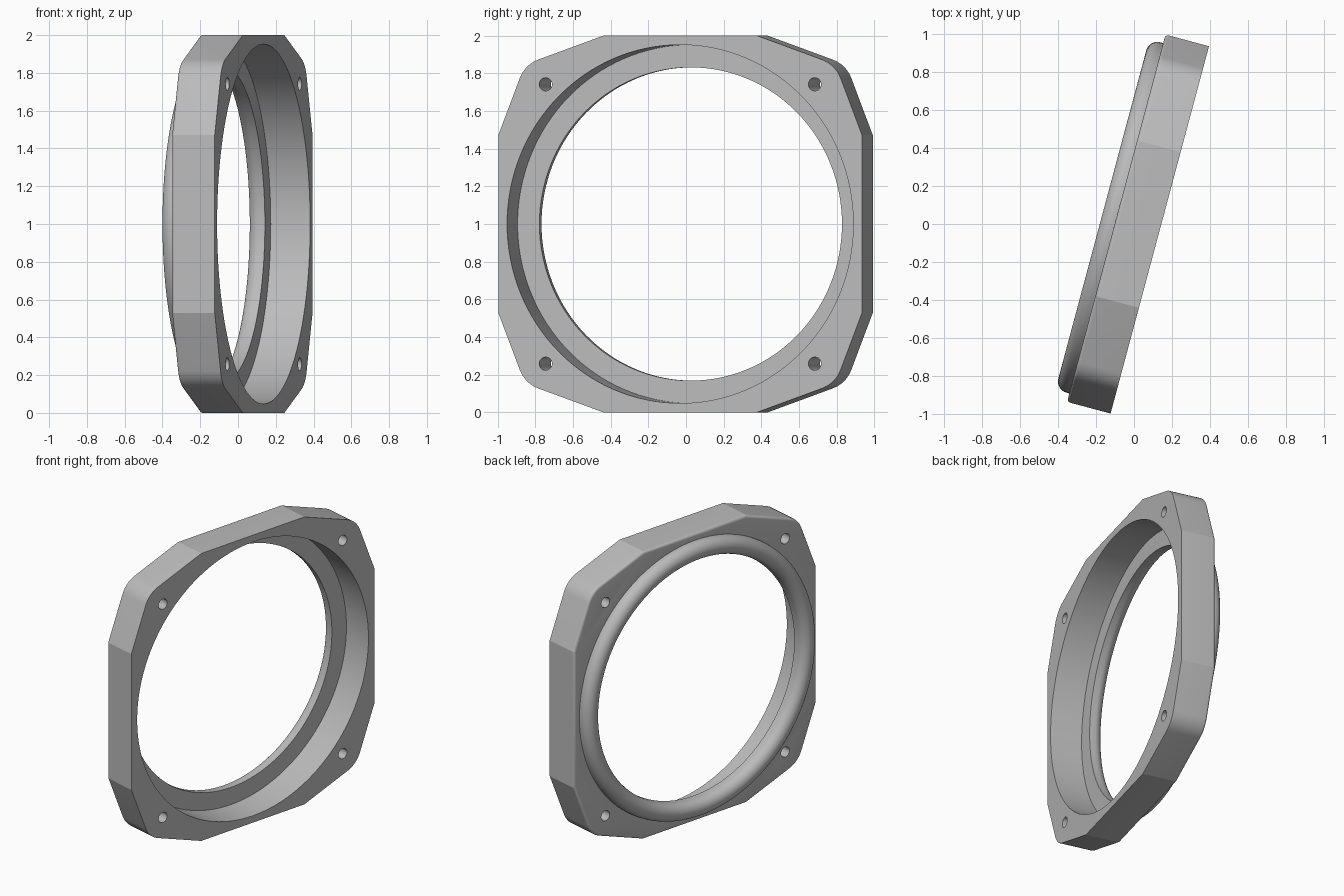
import bpy, bmesh, math
from mathutils import Matrix, Vector

cube = bpy.data.objects.get("Cube")
if cube:
    bpy.data.objects.remove(cube, do_unlink=True)

# Local frame: x is the ring axis, the flange lies in the yz plane
BACK, FRONT = -0.098, 0.139
SHOULDER = -0.077
BORE, HOLE = 0.952, 0.832
PLACE = Matrix.Translation((0.0014, 0.005, 1.0)) @ Matrix.Rotation(math.radians(-15), 4, 'Z')

grey = bpy.data.materials.new("light_grey")
grey.use_nodes = True
grey.diffuse_color = (0.5, 0.5, 0.5, 1)
grey.node_tree.nodes["Principled BSDF"].inputs["Base Color"].default_value = (0.5, 0.5, 0.5, 1)


def finish(bm, name):
    bmesh.ops.recalc_face_normals(bm, faces=bm.faces[:])
    bm.transform(PLACE)
    mesh = bpy.data.meshes.new(name)
    bm.to_mesh(mesh)
    bm.free()
    mesh.materials.append(grey)
    obj = bpy.data.objects.new(name, mesh)
    bpy.context.collection.objects.link(obj)
    return obj


def prism(outline, x0, x1):
    bm = bmesh.new()
    face = bm.faces.new([bm.verts.new((x0, y, z)) for y, z in outline])
    ext = bmesh.ops.extrude_face_region(bm, geom=[face], use_keep_orig=True)
    moved = [v for v in ext["geom"] if isinstance(v, bmesh.types.BMVert)]
    bmesh.ops.translate(bm, verts=moved, vec=(x1 - x0, 0, 0))
    return bm


def circle(radius, count, cy=0, cz=0):
    return [(cy + radius * math.cos(math.tau * i / count),
             cz + radius * math.sin(math.tau * i / count)) for i in range(count)]


def fillet(a, corner, b, radius, steps):
    """Arc tangent to the two lines that meet at a corner."""
    a, corner, b = Vector(a), Vector(corner), Vector(b)
    da, db = (a - corner).normalized(), (b - corner).normalized()
    half = da.angle(db) / 2
    centre = corner + (da + db).normalized() * radius / math.sin(half)
    reach = radius / math.tan(half)
    start, end = corner + da * reach - centre, corner + db * reach - centre
    sweep = math.pi - 2 * half
    return [tuple(centre + (start * math.sin(sweep * (1 - i / steps))
                            + end * math.sin(sweep * i / steps)) / math.sin(sweep))
            for i in range(steps + 1)]


# Flange outline: one quarter with a rounded corner, mirrored to the others
side, top = (1.0, 0.472), (0.424, 1.0)
quarter = [side] + fillet(side, (0.854, 0.847), top, 0.17, 8) + [top]
outline = quarter + [(-y, z) for y, z in reversed(quarter)]
outline += [(-y, -z) for y, z in outline]

# Flange plate with a softened back rim
bm = prism(outline, BACK, FRONT)
rim = [e for e in bm.edges if all(abs(v.co.x - BACK) < 1e-5 for v in e.verts)]
bmesh.ops.bevel(bm, geom=rim, offset=0.018, segments=8, profile=0.5,
                affect='EDGES', clamp_overlap=False)
flange = finish(bm, "flange_plate")

# Main bore and four bolt holes
cutters = [finish(prism(circle(BORE, 128), -0.5, 0.5), "bore_cutter")]
for sy in (-1, 1):
    for sz in (-1, 1):
        hole = circle(0.035, 32, sy * 0.74, sz * 0.742)
        cutters.append(finish(prism(hole, -0.5, 0.5), "bolt_hole_cutter"))

bpy.context.view_layer.objects.active = flange
for cutter in cutters:
    mod = flange.modifiers.new("cut", 'BOOLEAN')
    mod.operation = 'DIFFERENCE'
    mod.solver = 'EXACT'
    mod.object = cutter
    bpy.ops.object.modifier_apply(modifier=mod.name)
    bpy.data.objects.remove(cutter, do_unlink=True)

# Rounded lip ring: flat shoulder inside the bore, half-round at the back
outer = BORE + 0.002
mid, rad = (outer + HOLE) / 2, (outer - HOLE) / 2
profile = [(SHOULDER, outer), (SHOULDER, HOLE)]
for i in range(21):
    t = math.pi * i / 20
    profile.append((-0.113 - rad * math.sin(t), mid - rad * math.cos(t)))
bm = bmesh.new()
verts = [bm.verts.new((x, 0, r)) for x, r in profile]
edges = [bm.edges.new((verts[i - 1], v)) for i, v in enumerate(verts)]
bmesh.ops.spin(bm, geom=verts + edges, cent=(0, 0, 0), axis=(1, 0, 0),
               angle=math.tau, steps=128)
bmesh.ops.remove_doubles(bm, verts=bm.verts[:], dist=1e-5)
lip = finish(bm, "lip_ring")

# Smooth curved walls, keep the outline corners crisp
bpy.ops.object.select_all(action='DESELECT')
for obj in (flange, lip):
    obj.select_set(True)
bpy.context.view_layer.objects.active = flange
bpy.ops.object.shade_smooth_by_angle(angle=math.radians(16))
